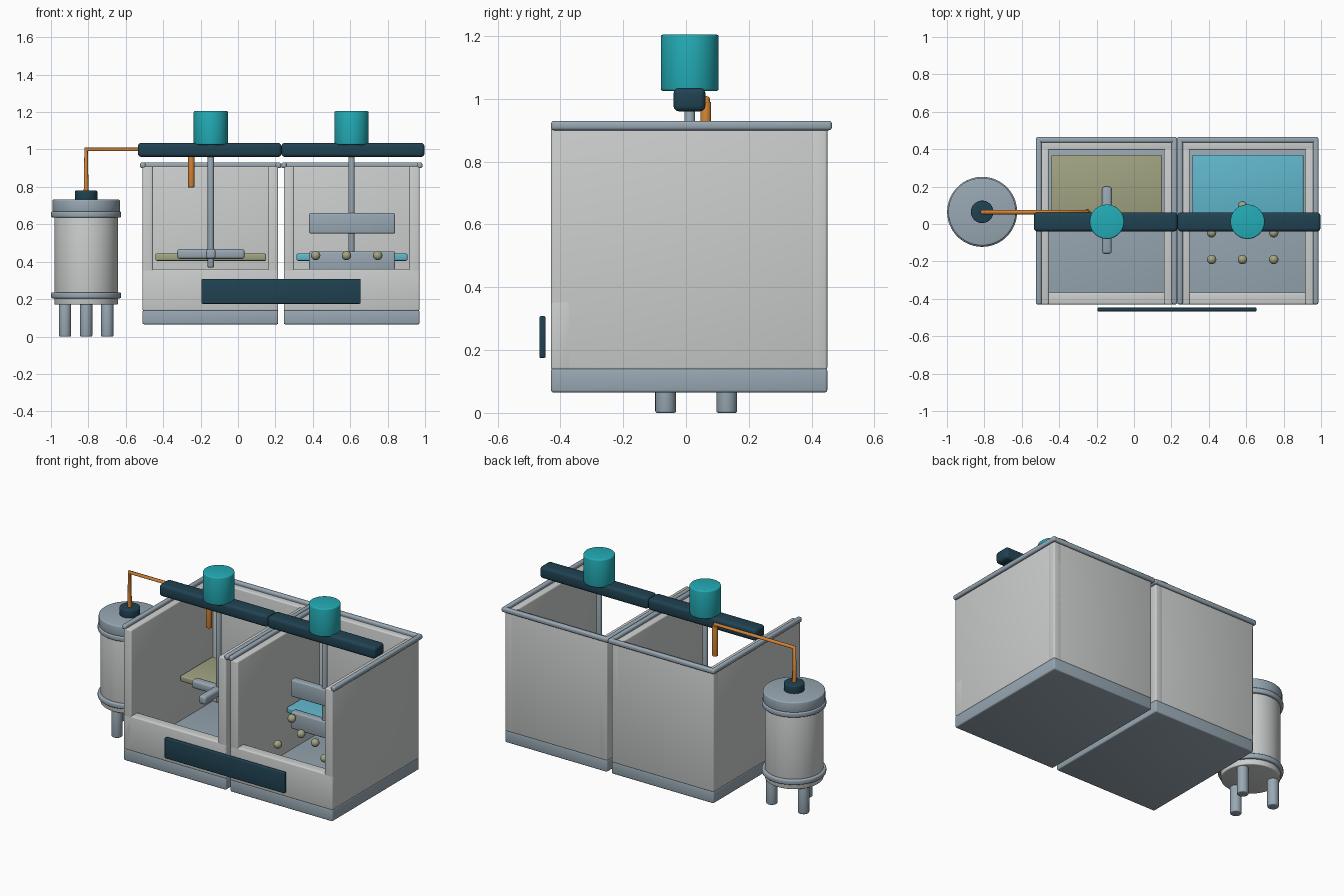
import bpy
import bmesh
from math import radians, sin, cos
from mathutils import Matrix, Vector

if "Cube" in bpy.data.objects:
    bpy.data.objects.remove(bpy.data.objects["Cube"])


def material(name, *rgb):
    """Flat material from 0-255 display values, stored as linear."""
    lin = [((c / 255 + 0.055) / 1.055) ** 2.4 for c in rgb] + [1.0]
    mat = bpy.data.materials.new(name)
    mat.use_nodes = True
    mat.diffuse_color = lin
    mat.node_tree.nodes["Principled BSDF"].inputs["Base Color"].default_value = lin
    return mat


WALL = material("light grey", 204, 206, 206)
STEEL = material("blue grey steel", 152, 168, 179)
DARK = material("dark slate", 32, 66, 82)
TEAL = material("teal", 35, 172, 182)
COPPER = material("copper orange", 212, 132, 54)
LIQUID = material("pale cyan", 97, 184, 206)
OLIVE = material("olive", 162, 164, 130)

parts = []


def finish(name, bm, mat, bevel=0.0):
    """Round the sharp edges, then turn the bmesh into an object."""
    if bevel:
        edges = [e for e in bm.edges if e.calc_face_angle(0) > radians(40)]
        bmesh.ops.bevel(bm, geom=edges, offset=bevel, segments=3,
                        profile=0.5, affect='EDGES')
    mesh = bpy.data.meshes.new(name)
    bm.to_mesh(mesh)
    bm.free()
    mesh.materials.append(mat)
    obj = bpy.data.objects.new(name, mesh)
    bpy.context.collection.objects.link(obj)
    parts.append(obj)
    return obj


def box(name, mat, xs, ys, zs, bevel=0.008):
    """Box given by its min and max along each axis."""
    lo, hi = Vector((xs[0], ys[0], zs[0])), Vector((xs[1], ys[1], zs[1]))
    bm = bmesh.new()
    bmesh.ops.create_cube(bm, size=1, matrix=Matrix.Translation((lo + hi) / 2)
                          @ Matrix.Diagonal((*(hi - lo), 1)))
    return finish(name, bm, mat, bevel)


def rod(name, mat, x, y, zs, radius, bevel=0.006, sides=40):
    """Upright cylinder."""
    bm = bmesh.new()
    bmesh.ops.create_cone(bm, cap_ends=True, segments=sides, radius1=radius,
                          radius2=radius, depth=zs[1] - zs[0],
                          matrix=Matrix.Translation((x, y, sum(zs) / 2)))
    return finish(name, bm, mat, bevel)


def ball(name, mat, centre, radius):
    bm = bmesh.new()
    bmesh.ops.create_uvsphere(bm, u_segments=20, v_segments=12, radius=radius,
                              matrix=Matrix.Translation(centre))
    return finish(name, bm, mat)


# Two open-front tanks
FRONT, BACK, THICK, WIDTH = -0.43, 0.45, 0.055, 0.725
BAND, TOP = 0.137, 0.91


def tank(side, x0, plate_mat):
    x1 = x0 + WIDTH
    depth = (FRONT, BACK)
    box(side + "_tank_floor", STEEL, (x0, x1), depth, (0.065, BAND + 0.005))
    box(side + "_tank_front_wall", WALL, (x0, x1), (FRONT, FRONT + 0.065), (BAND, 0.36))
    box(side + "_tank_back_wall", WALL, (x0, x1), (BACK - THICK, BACK), (BAND, TOP))
    for end, a in (("outer", x0), ("inner", x1 - THICK)):
        box(f"{side}_tank_{end}_wall", WALL, (a, a + THICK), depth, (BAND, TOP))
    # Rim rails on three sides
    for end, a in (("right", x0), ("left", x1)):
        box(f"{side}_tank_{end}_rim", STEEL, (a - 0.014, a + 0.016),
            (FRONT, BACK + 0.015), (0.9, 0.93), 0.01)
    box(side + "_tank_back_rim", STEEL, (x0 - 0.012, x1 + 0.014),
        (BACK - 0.015, BACK + 0.015), (0.9, 0.93), 0.01)
    # Content plate in the rear half
    box(side + "_tank_content", plate_mat, (x0 + 0.068, x1 - 0.064),
        (0.045, 0.37), (0.405, 0.443))


tank("right", -0.51, OLIVE)
tank("left", 0.245, LIQUID)

# Overhead beam, motors and shafts
Y = 0.012
for side, xs, x, low in (("right", (-0.535, 0.232), -0.145, 0.37),
                         ("left", (0.232, 0.997), 0.607, 0.40)):
    box(side + "_beam", DARK, xs, (-0.04, 0.062), (0.96, 1.035), 0.018)
    rod(side + "_motor", TEAL, x, Y, (1.025, 1.205), 0.092, 0.008, 48)
    rod(side + "_shaft", STEEL, x, Y, (low, 0.98), 0.017, 0.003, 24)

# Crossed mixing blades in the right tank
box("mixer_blade_across", STEEL, (-0.325, 0.035), (-0.01, 0.045), (0.415, 0.468), 0.014)
box("mixer_blade_along", STEEL, (-0.17, -0.12), (-0.16, 0.2), (0.415, 0.468), 0.014)

# Upright paddles in the left tank
for name, zs in (("upper_paddle", (0.55, 0.66)), ("lower_paddle", (0.345, 0.455))):
    box(name, STEEL, (0.38, 0.84), (-0.012, 0.036), zs, 0.01)

# Beads at alternating heights
for row, y in enumerate((-0.19, -0.047, 0.098)):
    for col, x in enumerate((0.415, 0.58, 0.747)):
        z = 0.433 if (row + col) % 2 else 0.322
        ball(f"bead_{row}_{col}", OLIVE, (x, y, z), 0.025)

# Control panel in front of the tanks
box("front_panel", DARK, (-0.195, 0.655), (-0.467, -0.447), (0.175, 0.308), 0.005)

# Round vessel on three legs
VX, VY = -0.812, 0.065
rod("vessel_body", WALL, VX, VY, (0.17, 0.67), 0.17, 0.006, 64)
rod("vessel_lid", STEEL, VX, VY, (0.665, 0.732), 0.181, 0.008, 64)
for name, z in (("upper", 0.652), ("lower", 0.22)):
    rod(f"vessel_{name}_ring", STEEL, VX, VY, (z - 0.016, z + 0.016), 0.187, 0.008, 64)
rod("vessel_cap", DARK, VX, VY, (0.725, 0.78), 0.06)
for i in range(3):
    a = radians(270 + 120 * i)
    rod(f"vessel_leg_{i}", STEEL, VX + 0.13 * cos(a), VY + 0.13 * sin(a),
        (0, 0.18), 0.033)

# Transfer pipe and nozzle
PY, NX = 0.063, -0.25
curve = bpy.data.curves.new("transfer_pipe", 'CURVE')
curve.dimensions = '3D'
curve.bevel_depth = 0.013
curve.bevel_resolution = 4
curve.use_fill_caps = True
spline = curve.splines.new('POLY')
path = [(VX, PY, 0.77), (VX, PY, 1), (NX, PY, 1), (NX, PY, 0.85)]
spline.points.add(len(path) - 1)
for point, co in zip(spline.points, path):
    point.co = (*co, 1)
curve.materials.append(COPPER)
bpy.context.collection.objects.link(bpy.data.objects.new("transfer_pipe", curve))
rod("pipe_nozzle", COPPER, NX, PY, (0.797, 0.99), 0.017, 0.003, 24)

# Smooth rounded surfaces, keep hard edges
bpy.ops.object.select_all(action='DESELECT')
for obj in parts:
    obj.select_set(True)
bpy.context.view_layer.objects.active = parts[0]
bpy.ops.object.shade_smooth_by_angle(angle=radians(35))
